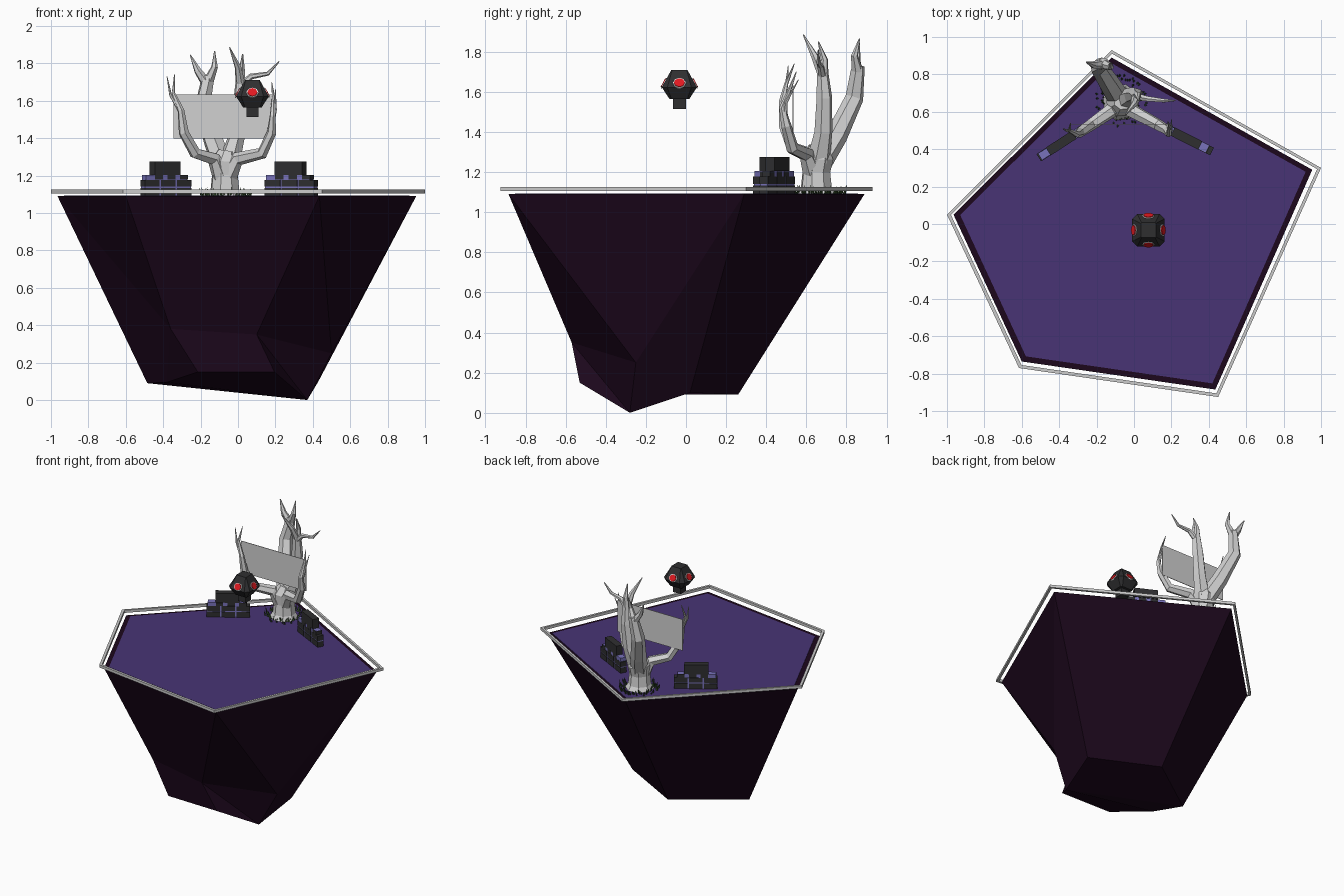
import bpy, bmesh, math, random
from mathutils import Vector, Matrix

if "Cube" in bpy.data.objects:
    bpy.data.objects.remove(bpy.data.objects["Cube"])
random.seed(4)

def mat(name, c):
    m = bpy.data.materials.new(name)
    m.diffuse_color = (*c, 1)
    m.use_nodes = True
    m.node_tree.nodes["Principled BSDF"].inputs["Base Color"].default_value = m.diffuse_color
    return m

ROCK = mat("dark_purple_rock", (0.0115, 0.0022, 0.0115))
FLOOR = mat("purple_floor", (0.065, 0.034, 0.178))
RING = mat("pale_ring", (0.6, 0.6, 0.6))
BARK = mat("pale_bark", (0.64, 0.64, 0.64))
BLACK = mat("charcoal", (0.028, 0.028, 0.03))
LAV = mat("lavender", (0.19, 0.17, 0.50))
RED = mat("red", (0.75, 0.01, 0.015))
WHITE = mat("white", (0.8, 0.8, 0.8))
GREEN = mat("dark_green", (0.033, 0.075, 0.022))

def make(name, verts, faces, m):
    me = bpy.data.meshes.new(name)
    me.from_pydata([tuple(v) for v in verts], [], faces)
    bm = bmesh.new()
    bm.from_mesh(me)
    bmesh.ops.recalc_face_normals(bm, faces=bm.faces)
    bm.to_mesh(me)
    bm.free()
    me.materials.append(m)
    ob = bpy.data.objects.new(name, me)
    bpy.context.collection.objects.link(ob)
    return ob

def loft(name, rings, m, caps=True):
    n = len(rings[0])
    verts = [v for r in rings for v in r]
    faces = [(a * n + i, a * n + (i + 1) % n, (a + 1) * n + (i + 1) % n, (a + 1) * n + i)
             for a in range(len(rings) - 1) for i in range(n)]
    if caps:
        faces += [tuple(range(n))[::-1], tuple(range(len(verts) - n, len(verts)))]
    return make(name, verts, faces, m)

def tube(name, pts, m=BARK, n=6):
    """Tapered branch through (x, y, z, radius) points."""
    P = [Vector(p[:3]) for p in pts]
    rings = []
    for i, p in enumerate(P):
        t = (P[min(i + 1, len(P) - 1)] - P[max(i - 1, 0)]).normalized()
        u = t.cross(Vector((0.3, 1, 0.1))).normalized()
        v = t.cross(u)
        rings.append([p + pts[i][3] * (u * math.cos(a) + v * math.sin(a))
                      for a in (2 * math.pi * k / n for k in range(n))])
    return loft(name, rings, m)

def box(name, M, c, s, m):
    x, y, z = (k / 2 for k in s)
    rings = [[M @ (Vector(c) + Vector((sx * x, sy * y, sz * z)))
              for sx, sy in ((-1, -1), (1, -1), (1, 1), (-1, 1))] for sz in (-1, 1)]
    return loft(name, rings, m)

# floating rock: pentagon top narrowing to a chipped base
top = [(0.953, 0.29), (-0.12, 0.89), (-0.965, 0.05), (-0.6, -0.735), (0.435, -0.885)]
base = [(0.43, 0.02, 0.1), (-0.03, 0.26, 0.09), (-0.485, -0.06, 0.09), (-0.215, -0.52, 0.15),
        (0.195, -0.53, 0.15), (0.37, -0.28, 0.0), (0.10, -0.57, 0.35), (-0.36, -0.5, 0.38),
        (0.5, -0.25, 0.25), (-0.38, -0.25, 0.095)]
make("rock", [(x, y, 1.09) for x, y in top] + base,
     [(0, 1, 2, 3, 4), (0, 1, 6, 5), (1, 2, 7, 6), (2, 3, 12), (2, 12, 7), (12, 14, 7),
      (12, 8, 14), (3, 4, 11, 12), (12, 11, 9, 8), (4, 0, 13), (4, 13, 11), (0, 5, 13),
      (5, 10, 13), (13, 10, 11), (10, 9, 11), (5, 6, 7, 10), (7, 14, 10), (14, 8, 9, 10)], ROCK)

# floor plate
loft("floor", [[(x * 0.963, y * 0.963, z) for x, y in top] for z in (1.086, 1.094)], FLOOR)

# hovering ring around the rim
rim = [(1.0, 0.30), (-0.12, 0.93), (-1.0, 0.05), (-0.615, -0.77), (0.45, -0.925)]
loft("rim_ring", [[(x * s, y * s, z) for x, y in rim]
     for s, z in ((1, 1.105), (1, 1.125), (0.979, 1.125), (0.979, 1.105), (1, 1.105))], RING, caps=False)

# tree trunk and branches
tube("trunk", [(-.07, .65, 1.085, .105), (-.07, .65, 1.125, .08), (-.07, .65, 1.2, .072),
               (-.07, .655, 1.27, .083), (-.06, .66, 1.33, .05)], n=8)
tube("back_branch", [(-.08, .67, 1.25, .06), (-.13, .75, 1.38, .055), (-.19, .84, 1.57, .046),
                     (-.165, .855, 1.7, .036), (-.16, .86, 1.73, .03)])
tube("back_twig_left", [(-.165, .855, 1.69, .03), (-.215, .85, 1.76, .02), (-.255, .865, 1.845, .003)])
tube("back_twig_right", [(-.16, .855, 1.7, .03), (-.125, .84, 1.78, .018), (-.125, .865, 1.865, .003)])
tube("middle_branch", [(-.05, .66, 1.26, .06), (-.01, .685, 1.4, .046), (.01, .69, 1.57, .04),
                       (.015, .68, 1.71, .028)])
tube("middle_twig_left", [(.015, .685, 1.68, .028), (.0, .64, 1.78, .018), (-.045, .585, 1.885, .003)])
tube("middle_twig_right", [(.015, .685, 1.69, .026), (.02, .69, 1.76, .018), (.025, .66, 1.85, .003)])
tube("side_twig", [(.02, .68, 1.68, .022), (.07, .67, 1.73, .016), (.16, .66, 1.745, .011),
                   (.22, .66, 1.81, .003)])
tube("left_arm", [(-.09, .63, 1.2, .05), (-.13, .6, 1.29, .038), (-.23, .53, 1.32, .032),
                  (-.29, .49, 1.43, .028), (-.305, .48, 1.55, .018), (-.345, .5, 1.64, .01),
                  (-.34, .54, 1.74, .002)])
tube("left_arm_twig", [(-.30, .48, 1.53, .014), (-.36, .5, 1.63, .008), (-.38, .51, 1.73, .002)])
tube("right_arm", [(-.05, .63, 1.2, .05), (.0, .6, 1.29, .038), (.13, .53, 1.32, .032),
                   (.18, .5, 1.43, .026), (.185, .48, 1.52, .016), (.19, .52, 1.62, .009),
                   (.18, .55, 1.70, .002)])
tube("right_arm_twig", [(.18, .49, 1.47, .014), (.2, .5, 1.55, .008), (.2, .56, 1.66, .002)])

# sheet hung between the arms
box("sheet", Matrix(), (-.075, .533, 1.515), (.54, .004, .235), BARK)

# grass tufts round the trunk
verts, faces = [], []
for i in range(70):
    a, r = 2 * math.pi * i / 70, random.uniform(.085, .135)
    x, y, k = -.07 + r * math.cos(a), .66 + r * math.sin(a), len(verts)
    verts += [(x + .008 * math.cos(b), y + .008 * math.sin(b), 1.09) for b in (0, 2.1, 4.2)]
    verts.append((x + .012 * math.cos(a), y + .012 * math.sin(a), random.uniform(1.11, 1.14)))
    faces += [(k, k + 1, k + 3), (k + 1, k + 2, k + 3), (k + 2, k, k + 3)]
make("grass", verts, faces, GREEN)

# two stacks of crates around a lavender core
for side, cx, cy, ang, blocks in (("left", -.385, .435, 33, (-.06, .02, .1)),
                                  ("right", .285, .455, -27, (-.06, .02, .1))):
    M = Matrix.Translation((cx, cy, 1.09)) @ Matrix.Rotation(math.radians(ang), 4, 'Z')
    box(side + "_core", M, (0, 0, .043), (.295, .04, .084), LAV)
    for i in (-1, 0, 1):
        for z, h in ((.022, .044), (.069, .036)):
            box(side + "_lower_crate", M, (i * .102, 0, z), (.092, .046, h), BLACK)
    box(side + "_plank", M, (-.01, 0, .1), (.26, .042, .028), LAV)
    for i in blocks:
        box(side + "_plank_block", M, (i, 0, .1), (.05, .046, .024), BLACK)
    box(side + "_top_crate", M, (-.005, 0, .149), (.165, .05, .07), BLACK)

# hovering four-eyed head with a neck stub
HX, HY = .077, -.033
def octagon(h, c, z):
    return [(HX + x, HY + y, z) for x, y in ((h, -c), (h, c), (c, h), (-c, h),
                                            (-h, c), (-h, -c), (-c, -h), (c, -h))]
loft("head", [octagon(.05, .04, 1.565), octagon(.087, .06, 1.622),
              octagon(.04, .036, 1.71)], BLACK)
box("neck", Matrix(), (HX, HY, 1.545), (.064, .064, .062), BLACK)
for k in range(4):
    M = Matrix.Translation((HX, HY, 1.643)) @ Matrix.Rotation(k * math.pi / 2, 4, 'Z') \
        @ Matrix.Translation((0, -.0757, 0)) @ Matrix.Rotation(math.radians(-28), 4, 'X')
    for name, r, d, m in (("eye_white", .034, .003, WHITE), ("eye_red", .028, .007, RED)):
        rings = [[M @ Vector((q * math.cos(a), -e, .9 * q * math.sin(a)))
                  for a in (math.pi * j / 4 for j in range(8))]
                 for q, e in ((r, -.002), (r * .95, d))]
        loft(name, rings, m)
